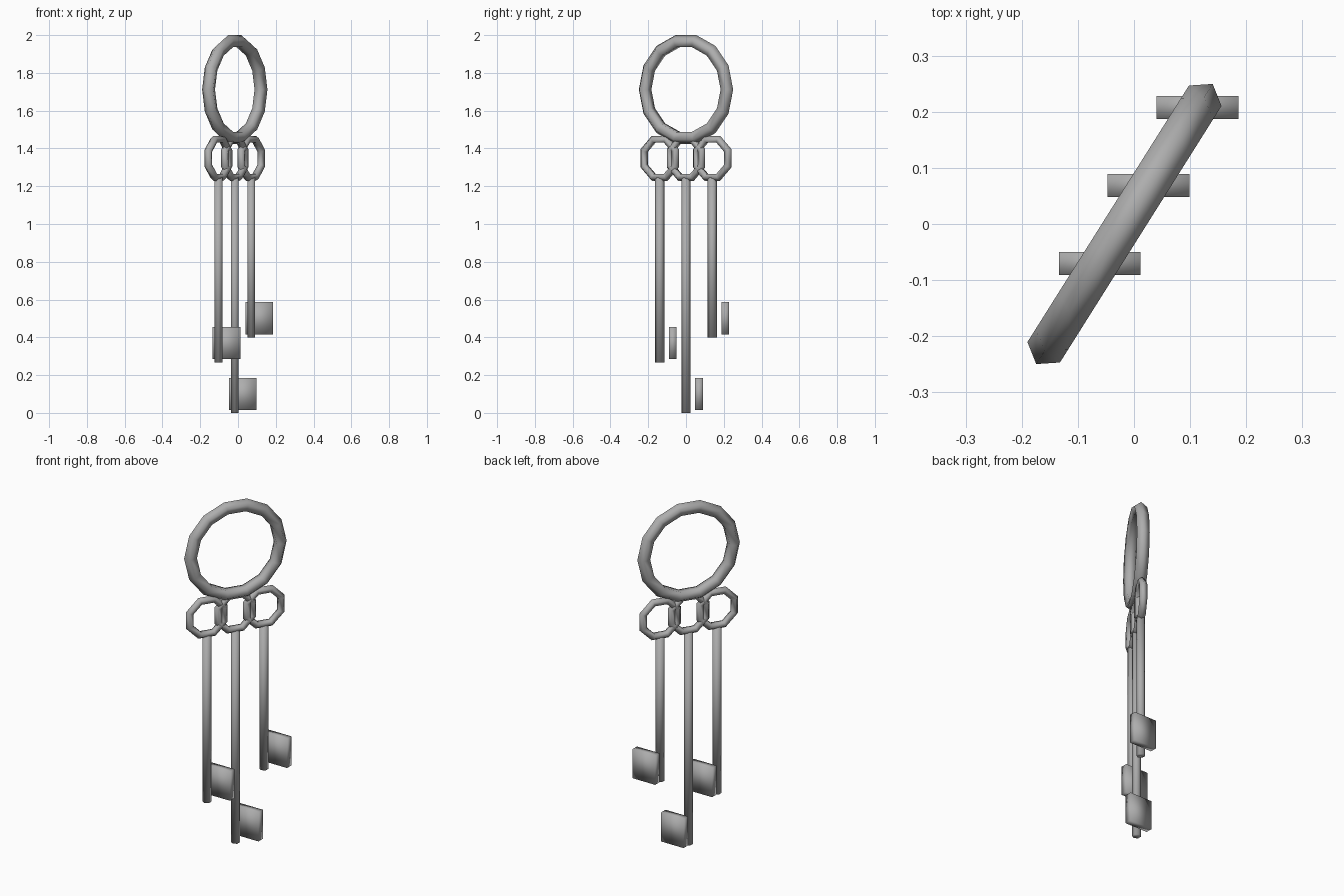
import bpy, bmesh, math
from mathutils import Vector

if "Cube" in bpy.data.objects:
    bpy.data.objects.remove(bpy.data.objects["Cube"])

steel = bpy.data.materials.new("grey_steel")
steel.diffuse_color = (0.42, 0.42, 0.42, 1)
steel.use_nodes = True
steel.node_tree.nodes["Principled BSDF"].inputs["Base Color"].default_value = steel.diffuse_color

ANGLE = math.radians(57.8)                                   # heading of the ring plane
ALONG = Vector((math.cos(ANGLE), math.sin(ANGLE), 0))
ACROSS = Vector((math.sin(ANGLE), -math.cos(ANGLE), 0))
UP = Vector((0, 0, 1))


def finish(name, bm):
    bmesh.ops.recalc_face_normals(bm, faces=bm.faces)
    for f in bm.faces:
        f.smooth = True
    mesh = bpy.data.meshes.new(name)
    bm.to_mesh(mesh)
    bm.free()
    mesh.materials.append(steel)
    bpy.context.collection.objects.link(bpy.data.objects.new(name, mesh))


def ring(name, centre, major, minor, segments, sides=5):
    """Upright low-poly ring with a flat segment at its top."""
    bm = bmesh.new()
    loops = []
    for i in range(segments):
        a = math.pi / 2 + 2 * math.pi * (i + 0.5) / segments
        out = ALONG * math.cos(a) + UP * math.sin(a)
        loop = []
        for j in range(sides):
            b = 2 * math.pi * j / sides
            loop.append(bm.verts.new(Vector(centre) + out * (major + minor * math.cos(b))
                                     + ACROSS * (minor * math.sin(b))))
        loops.append(loop)
    for i in range(segments):
        p, q = loops[i], loops[(i + 1) % segments]
        for j in range(sides):
            k = (j + 1) % sides
            bm.faces.new((p[j], q[j], q[k], p[k]))
    finish(name, bm)


def shank(name, x, y, bottom, top):
    bm = bmesh.new()
    bmesh.ops.create_cone(bm, cap_ends=True, segments=6, radius1=0.024,
                          radius2=0.024, depth=top - bottom)
    bmesh.ops.translate(bm, verts=bm.verts, vec=(x, y, (top + bottom) / 2))
    finish(name, bm)


def bit(name, x, y, z):
    bm = bmesh.new()
    bmesh.ops.create_cube(bm, size=1)
    bmesh.ops.scale(bm, verts=bm.verts, vec=(0.146, 0.041, 0.17))
    bmesh.ops.translate(bm, verts=bm.verts, vec=(x, y, z))
    finish(name, bm)


# large carrying ring
ring("carrying_ring", (-0.017, 0, 1.712), 0.259, 0.036, 14)

# three keys: ring bow, shank and flat bit
for label, step, bottom in (("front", -1, 0.268), ("middle", 0, 0.0), ("back", 1, 0.40)):
    x, y = -0.017 + 0.087 * step, 0.139 * step
    ring(label + "_key_bow", (x, y, 1.348), 0.107, 0.022, 8)
    shank(label + "_key_shank", x, y, bottom, 1.245)
    bit(label + "_key_bit", x + 0.043, y + 0.069, bottom + 0.101)
